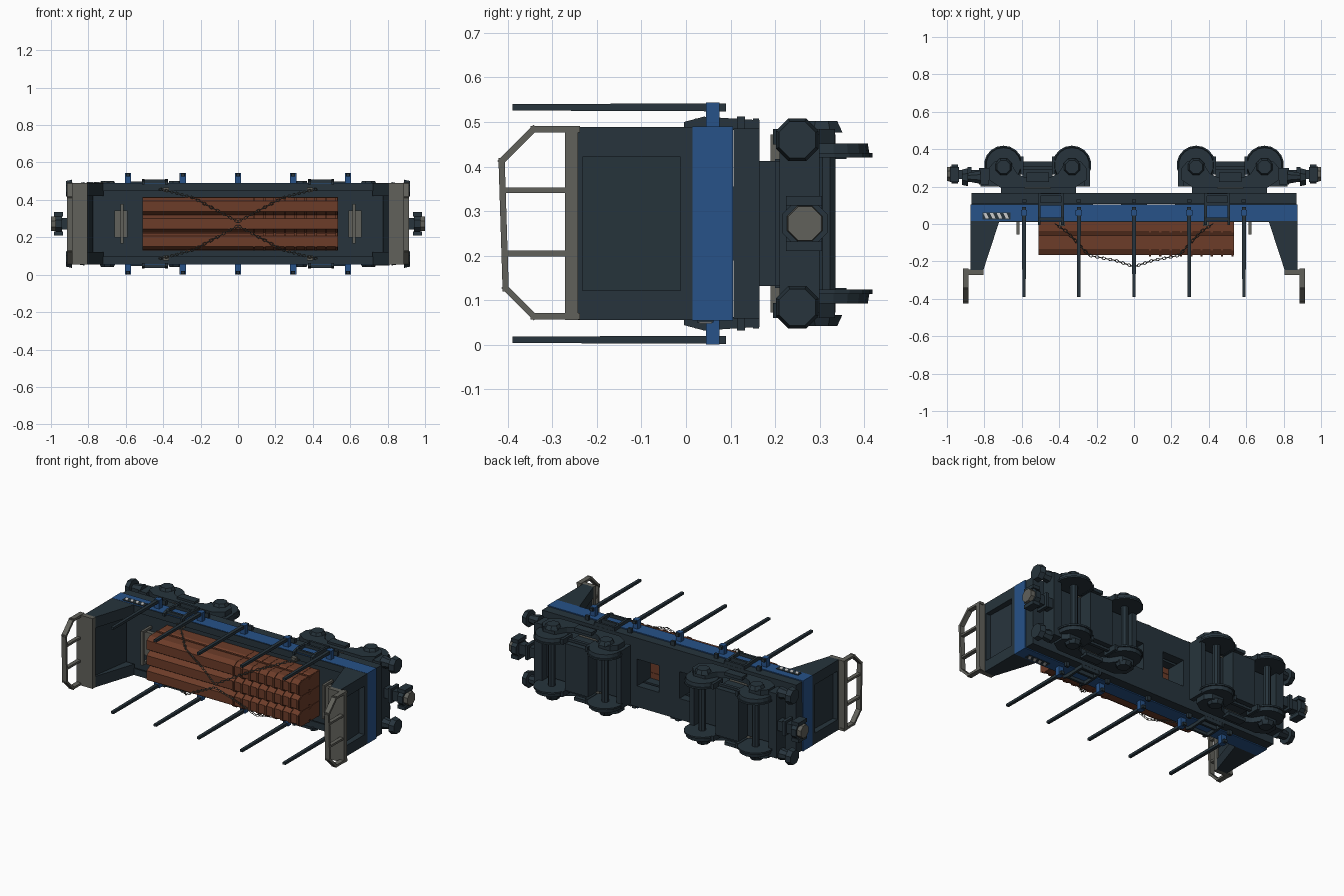
import bpy, bmesh, math
from mathutils import Vector

if "Cube" in bpy.data.objects:
    bpy.data.objects.remove(bpy.data.objects["Cube"])

Z0 = 0.272  # the wagon lies on its side: w is across the wagon (z - Z0), -y is "up"


def mat(name, rgb):
    m = bpy.data.materials.new(name)
    m.diffuse_color = (*rgb, 1)
    m.use_nodes = True
    m.node_tree.nodes["Principled BSDF"].inputs["Base Color"].default_value = m.diffuse_color
    return m


DARK = mat("dark_slate", (0.02, 0.034, 0.045))
BLUE = mat("blue_paint", (0.02, 0.085, 0.25))
RUST = mat("rust_brown", (0.15, 0.045, 0.022))
GREY = mat("steel_grey", (0.12, 0.12, 0.105))
WHITE = mat("stripe_white", (0.7, 0.7, 0.7))


def prism(name, pts, axis, a, b, m=DARK, sx=1, sw=1, taper=1.0):
    """Extrude a 2D outline along an axis; outline uses the other two axes in x,y,w order."""
    cx = sum(p[0] for p in pts) / len(pts)
    cy = sum(p[1] for p in pts) / len(pts)
    bm = bmesh.new()
    rings = []
    for t, s in ((a, 1.0), (b, taper)):
        ring = []
        for u, v in pts:
            u, v = cx + (u - cx) * s, cy + (v - cy) * s
            x, y, w = {'x': (t, u, v), 'y': (u, t, v), 'w': (u, v, t)}[axis]
            ring.append(bm.verts.new((x * sx, y, w * sw + Z0)))
        rings.append(ring)
    n = len(pts)
    bm.faces.new(rings[0])
    bm.faces.new(rings[1])
    for i in range(n):
        j = (i + 1) % n
        bm.faces.new((rings[0][i], rings[0][j], rings[1][j], rings[1][i]))
    bmesh.ops.recalc_face_normals(bm, faces=bm.faces)
    me = bpy.data.meshes.new(name)
    bm.to_mesh(me)
    bm.free()
    me.materials.append(m)
    ob = bpy.data.objects.new(name, me)
    bpy.context.collection.objects.link(ob)
    return ob


def box(name, x0, x1, y0, y1, w0, w1, m=DARK, sx=1, sw=1):
    return prism(name, [(x0, y0), (x1, y0), (x1, y1), (x0, y1)], 'w', w0, w1, m, sx, sw)


def ngon(cx, cy, r, n):
    return [(cx + r * math.cos((i + .5) * math.tau / n),
             cy + r * math.sin((i + .5) * math.tau / n)) for i in range(n)]


def bar(name, p, q, t, x0, x1, m, sx):
    """Flat bar between two points of the y-w plane, with width along x."""
    p, q = Vector(p), Vector(q)
    d = (q - p).normalized()
    n = Vector((-d.y, d.x)) * t / 2
    e = d * t / 2
    prism(name, [p - e + n, q + e + n, q + e - n, p - e - n], 'x', x0, x1, m, sx)


# Deck: blue rim, floor and underframe with an opening in the middle
for s in (-1, 1):
    box("blue_side_beam", -.875, .875, .015, .105, .195, .218, BLUE, 1, s)
    box("blue_end_beam", .85, .875, .015, .105, -.195, .195, BLUE, s)
    box("deck_floor_side", -.85, .85, .035, .09, .083, .195, DARK, 1, s)
    box("deck_floor_end", .22, .85, .035, .09, -.083, .083, DARK, s)
    box("underframe_side", -.87, .87, .107, .165, .083, .213, DARK, 1, s)
    box("underframe_end", .22, .87, .09, .165, -.083, .083, DARK, s)
    box("rim_cap", -.74, .74, .011, .02, .175, .216, DARK, 1, s)
box("centre_crossbeam", -.07, .07, .04, .165, -.083, .083)

# Bulkheads, end railings and grab handles
gusset = [(.72, .015), (.875, .015), (.875, -.245), (.805, -.245)]
outline = [(-.245, .212), (-.342, .212), (-.414, .14), (-.405, -.145), (-.342, -.208), (-.245, -.208)]
for s in (-1, 1):
    for k in (-1, 1):
        prism("bulkhead_gusset", gusset, 'w', .15, .217, DARK, s, k)
    prism("bulkhead_panel", [(.775, .015), (.835, .015), (.845, -.245), (.815, -.245)], 'w', -.15, .15, DARK, s)
    box("bulkhead_sill", .835, .875, -.012, .015, -.15, .15, DARK, s)
    box("bulkhead_head", .84, .875, -.245, -.232, -.15, .15, DARK, s)
    box("bulkhead_cap", .805, .915, -.272, -.243, -.217, .217, GREY, s)
    for p, q in zip(outline, outline[1:]):
        bar("end_railing", p, q, .014, .885, .915, GREY, s)
    for w in (-.067, .075):
        bar("railing_rung", (-.27, w), (-.405, w), .013, .888, .912, GREY, s)
    box("handle_plate", .59, .66, .01, .035, -.072, .072, GREY, s)
    box("handle_bar", .613, .629, -.055, -.04, -.105, .105, GREY, s)
    for k in (-1, 1):
        box("handle_leg", .613, .629, -.045, .036, .09, .105, GREY, s, k)

# Side stakes in blue pockets
for x in (-.588, -.295, 0, .295, .588):
    for k in (-1, 1):
        prism("side_stake", [(x - .011, .252), (x + .011, .252), (x + .011, .27), (x - .011, .27)],
              'y', .09, -.39, DARK, 1, k, .8)
        box("stake_pocket", x - .017, x + .017, .045, .075, .215, .272, BLUE, 1, k)
        box("stake_foot", x - .012, x + .012, .115, .132, .21, .24, DARK, 1, k)

# Side steps and lashing brackets
for s in (-1, 1):
    for k in (-1, 1):
        for x in (.375, .5):
            prism("step_hanger", [(-.005, .21), (-.005, .228), (.04, .24), (.165, .232), (.165, .21)],
                  'x', x, x + .014, DARK, s, k)
        for y in (.02, .1, .15):
            box("step_tread", .375, .514, y, y + .014, .213, .236, DARK, s, k)
        box("lashing_bracket", .37, .40, -.012, .03, .17, .195, GREY, s, k)

# Striped warning plates, one on each side at opposite ends
for s in (-1, 1):
    box("warning_plate", .66, .81, .025, .062, .217, .222, DARK, s, -s)
    for i in range(4):
        x = .668 + i * .036
        prism("warning_stripe", [(x, .029), (x + .017, .029), (x + .03, .058), (x + .013, .058)],
              'w', .221, .224, WHITE, s, -s)

# Cargo: two layers of three chamfered beams, with ribs on one half
for layer, (ya, yb) in enumerate(((.035, -.068), (-.07, -.165))):
    for w in (-.094, 0, .094):
        h = .046
        sec = [(ya, w - h), (yb + .03, w - h), (yb, w - h + .018),
               (yb, w + h - .018), (yb + .03, w + h), (ya, w + h)]
        prism("cargo_beam", sec, 'x', -.51, .535, RUST)
        for i in range(9):
            x = .08 + i * .055
            rib = [(y - .008 if y < ya else y, w + (v - w) * 1.03) for y, v in sec]
            prism("cargo_rib", rib, 'x', x, x + .012, RUST)
for w in (-.14, -.047, .047, .14):
    box("cargo_batten", -.51, .535, -.075, -.062, w - .004, w + .004, RUST)

# Lashing chains: elongated links along a path, all in one curve object
chain = bpy.data.curves.new("lashing_chains", 'CURVE')
chain.dimensions = '3D'
chain.bevel_depth = .0022
chain.bevel_resolution = 0
chain.materials.append(GREY)
path = [(.42, .0, .185), (.36, -.04, .172), (.24, -.168, .14), (.1, -.195, .065), (0, -.228, .01)]
for s in (-1, 1):
    for k in (-1, 1):
        count = 0
        pts = [Vector((x * s, y, w * k + Z0)) for x, y, w in path]
        for p, q in zip(pts, pts[1:]):
            d = (q - p).normalized()
            u = d.cross(Vector((0, 1, 0))).normalized()
            v = d.cross(u)
            n = max(2, round((q - p).length / .019))
            for i in range(n):
                c = p.lerp(q, (i + .5) / n)
                side = (u, v)[count % 2]
                count += 1
                sp = chain.splines.new('POLY')
                sp.points.add(5)
                for pt, (a, b) in zip(sp.points, ((-.013, 0), (-.007, .006), (.007, .006),
                                                  (.013, 0), (.007, -.006), (-.007, -.006))):
                    pt.co = (*(c + d * a + side * b), 1)
                sp.use_cyclic_u = True
bpy.context.collection.objects.link(bpy.data.objects.new("lashing_chains", chain))

# Bogies: frame, wheels, axle boxes, buffers and coupler
B = .515
side = [(-.2, .195), (.2, .195), (.26, .235), (.26, .30), (.23, .335), (.15, .335), (.11, .27),
        (.07, .25), (-.07, .25), (-.11, .27), (-.15, .335), (-.23, .335), (-.26, .30), (-.26, .235)]
for s in (-1, 1):
    box("bogie_pivot", .31, .71, .165, .205, -.14, .14, DARK, s)
    box("bogie_bolster", B - .08, B + .08, .2, .335, -.145, .145, DARK, s)
    box("bogie_plate", .25, .82, .2, .25, -.14, .14, DARK, s)
    box("bogie_spring_plank", B - .07, B + .07, .19, .21, -.2, .2, GREY, s)
    box("bogie_inner_beam", .235, .265, .2, .3, -.18, .18, DARK, s)
    box("bogie_headstock", .775, .83, .21, .3, -.2, .2, DARK, s)
    for k in (-1, 1):
        prism("bogie_side_frame", [(B + x, y) for x, y in side], 'w', .178, .212, DARK, s, k)
        box("spring_box", B - .06, B + .06, .225, .275, .205, .225, DARK, s, k)
        box("brake_bar", B - .09, B + .09, .29, .31, .15, .165, DARK, s, k)
    for dx in (-.183, .183):
        x = B + dx
        prism("axle", ngon(x, .315, .022, 8), 'w', -.2, .2, DARK, s)
        for k in (-1, 1):
            prism("wheel_flange", ngon(x, .315, .104, 18), 'w', .148, .158, DARK, s, k)
            prism("wheel_tread", ngon(x, .315, .097, 18), 'w', .156, .18, DARK, s, k, .96)
            prism("axle_box", ngon(x, .305, .05, 8), 'w', .205, .23, DARK, s, k, .75)
            box("brake_shoe", x - .107 if dx > 0 else x + .09, x - .09 if dx > 0 else x + .107,
                .265, .36, .145, .178, DARK, s, k)
    for k in (-1, 1):
        prism("buffer_stock", ngon(.25, .188, .038, 8), 'x', .82, .89, DARK, s, k, .65)
        prism("buffer_head", ngon(.25, .188, .052, 8), 'x', .888, .92, DARK, s, k, .85)
    box("coupler_bar", .8, .95, .24, .29, -.03, .03, DARK, s)
    box("coupler_collar", .87, .89, .225, .305, -.045, .045, DARK, s)
    prism("coupler_head", ngon(.267, 0, .055, 8), 'x', .94, .975, DARK, s)
    prism("coupler_face", ngon(.267, 0, .043, 8), 'x', .975, 1.0, GREY, s, 1, .95)
    for k in (-1, 1):
        box("coupler_jaw", .935, .985, .225, .305, .04, .062, DARK, s, k)
